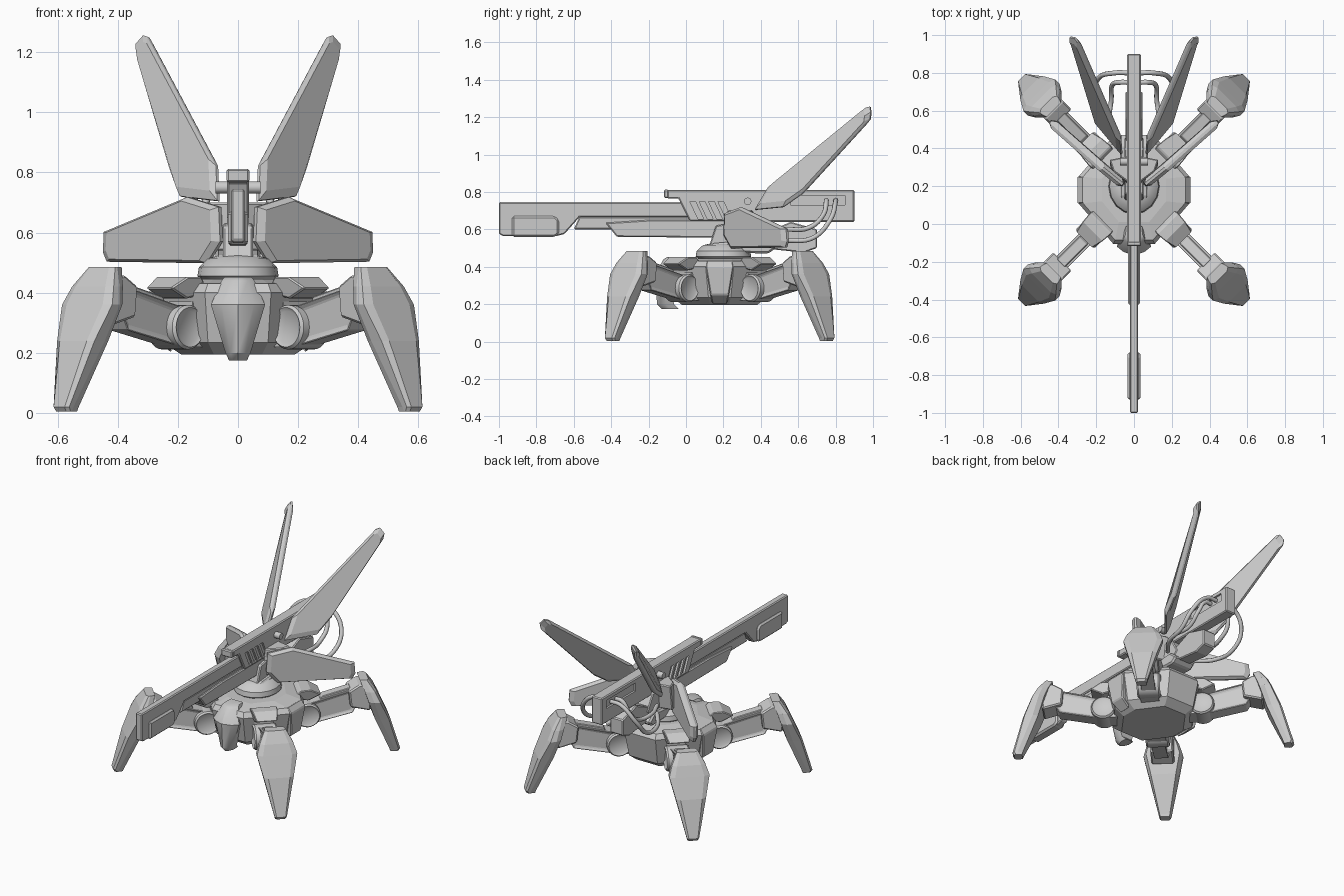
import bpy, bmesh, math
from mathutils import Vector, Matrix

if "Cube" in bpy.data.objects:
    bpy.data.objects.remove(bpy.data.objects["Cube"])


def loft(name, rings, M=None, bevel=0.0, smooth=False, inset=None):
    """Skin equal-sized rings of points, cap both ends."""
    bm = bmesh.new()
    rows = [[bm.verts.new(p) for p in r] for r in rings]
    n = len(rows[0])
    for a, b in zip(rows, rows[1:]):
        for i in range(n):
            bm.faces.new((a[i], a[(i + 1) % n], b[(i + 1) % n], b[i]))
    caps = [bm.faces.new(rows[0]), bm.faces.new(rows[-1])]
    bmesh.ops.recalc_face_normals(bm, faces=bm.faces)
    if inset:
        bmesh.ops.inset_individual(bm, faces=caps, thickness=inset[0], depth=-inset[1])
    if M:
        bmesh.ops.transform(bm, matrix=M, verts=bm.verts)
    me = bpy.data.meshes.new(name)
    bm.to_mesh(me)
    bm.free()
    ob = bpy.data.objects.new(name, me)
    bpy.context.collection.objects.link(ob)
    bpy.ops.object.select_all(action='DESELECT')
    ob.select_set(True)
    bpy.context.view_layer.objects.active = ob
    if bevel:
        m = ob.modifiers.new("bevel", 'BEVEL')
        m.width, m.segments = bevel, 1
        m.limit_method, m.angle_limit = 'ANGLE', math.radians(30)
    if smooth:
        bpy.ops.object.shade_smooth_by_angle(angle=math.radians(35))
    return ob


def side(name, yz, hw, bevel=0.006, x=0, **k):
    """Side-view profile (y, z) extruded across x."""
    return loft(name, [[(x + s * hw, y, z) for y, z in yz] for s in (-1, 1)], None, bevel, **k)


def box(name, c, h, M=None, bevel=0.006):
    return loft(name, [[(c[0] + a * h[0], c[1] + b * h[1], c[2] + s * h[2])
                        for a, b in ((-1, -1), (1, -1), (1, 1), (-1, 1))] for s in (-1, 1)], M, bevel)


def octa(hx, hy, cx, cy, z, y0=0.18):
    q = [(hx, -cy), (hx, cy), (cx, hy), (-cx, hy), (-hx, cy), (-hx, -cy), (-cx, -hy), (cx, -hy)]
    return [(x, y + y0, z) for x, y in q]


def plate(name, pts, thick, shrink=0.85):
    """Armour plate from a nearly flat outline; faces slightly smaller than the rim."""
    P = [Vector(p) for p in pts]
    c = sum(P, Vector()) / len(P)
    n = (P[1] - P[0]).cross(P[-2] - P[0]).normalized() * thick
    f = [c + (p - c) * shrink for p in P]
    return loft(name, [[p - n for p in f], [p - n * .3 for p in P],
                       [p + n * .3 for p in P], [p + n for p in f]])


# Hull
loft("hull", [octa(.19, .20, .08, .05, .195), octa(.25, .25, .10, .06, .235),
              octa(.29, .285, .11, .075, .40), octa(.27, .265, .10, .07, .43),
              octa(.17, .17, .08, .06, .445)])
for s in (-1, 1):
    loft("hull_side_plate", [[(s * x, .18 + e * w, z) for x, w, z in
         ((.22, .04, .2), (.285, .05, .25), (.3, .075, .4), (.27, .07, .435))
         ] for e in (-1, 1)], bevel=.006)

# Front shield, rounded across its width
rows = []
for z, w, y in ((.175, .03, -.13), (.2, .042, -.155), (.36, .09, -.165), (.44, .055, -.12), (.452, .045, -.10)):
    rows.append([(w * a, y + .045 * a * a, z) for a in (-1, -.6, 0, .6, 1)] + [(w * .9, y + .09, z), (-w * .9, y + .09, z)])
loft("front_shield", rows, smooth=True)

# Legs, built along local +x and turned to each diagonal
for k in range(4):
    M = Matrix.Translation((0, .18, 0)) @ Matrix.Rotation(math.radians(45 + 90 * k), 4, 'Z')
    circ = lambda t, r: [(.295 + r * math.cos(i * math.pi / 14), t, .285 + r * math.sin(i * math.pi / 14)) for i in range(28)]
    loft("hip_joint", [circ(-.07, .066), circ(-.06, .074), circ(.06, .074), circ(.07, .066)], M, smooth=True, inset=(.012, .008))
    loft("hip_fairing", [[(x, e * w, z) for x, w, z in ((.2, .07, .40), (.25, .08, .452), (.31, .075, .452), (.375, .06, .415), (.3, .06, .38))]
                         for e in (-1, 1)], M, .005)
    loft("hip_socket", [[(x, e * .055, z) for x, z in ((.16, .22), (.27, .22), (.27, .37), (.16, .37))] for e in (-1, 1)], M)
    beam = ((.29, .225), (.33, .225), (.56, .275), (.60, .35), (.57, .42), (.34, .362), (.29, .35))
    loft("upper_leg", [[(x, e * .045, z) for x, z in beam] for e in (-1, 1)], M, .004, inset=(.018, .012))
    loft("upper_leg_cover", [[(x, e * .03, z) for x, z in ((.37, .365), (.56, .412), (.55, .43), (.38, .387))] for e in (-1, 1)], M, .004)
    loft("knee_block", [[(x, e * .068, z) for x, z in ((.545, .32), (.66, .29), (.67, .44), (.60, .46), (.535, .42))] for e in (-1, 1)], M, .008)
    # Shin armour: tapered hexagonal shell with chamfered outer face
    shin = []
    for z, ri, ro, w in ((.004, .785, .832, .032), (.02, .78, .842, .036), (.24, .685, .775, .088),
                         (.36, .645, .722, .118), (.42, .625, .695, .098), (.485, .60, .652, .062)):
        shin.append([(ri, -w * .85, z), (ri + .03, -w, z), (ro - .012, -w, z), (ro, -w * .72, z),
                     (ro, w * .72, z), (ro - .012, w, z), (ri + .03, w, z), (ri, w * .85, z)])
    loft("shin_armour", shin, M)

# Turret ring and cradle
loft("turret_ring", [[(r * math.cos(i * math.pi / 8), .2 + r * 1.1 * math.sin(i * math.pi / 8), z) for i in range(16)]
                     for r, z in ((.105, .43), (.135, .455), (.13, .485), (.10, .515), (.06, .525))], smooth=True)
side("turret_base", [(.1, .48), (.14, .525), (.42, .55), (.48, .5), (.44, .47)], .075, .01)
side("cannon_cradle", [(.12, .5), (.16, .62), (.4, .66), (.46, .56), (.4, .5)], .05)
side("rear_counterweight", [(.4, .5), (.42, .58), (.56, .64), (.7, .6), (.7, .5), (.63, .475)], .045)

# Cannon
side("barrel", [(-1, .575), (-1, .745), (.1, .745), (.1, .665), (-.57, .665), (-.65, .575), (-.69, .565), (-.98, .565)], .022)
side("barrel_lower", [(-.6, .60), (-.57, .667), (.1, .667), (.1, .60)], .017)
side("muzzle_cheek", [(-.93, .56), (-.93, .67), (-.7, .67), (-.68, .65), (-.68, .575), (-.70, .56)], .034, .01)
side("cannon_underbody", [(-.43, .635), (-.37, .56), (.2, .555), (.26, .6), (.26, .65), (-.2, .65)], .031)
receiver = side("receiver", [(-.1, .81), (-.1, .765), (-.04, .765), (.02, .645), (.5, .64), (.9, .64), (.9, .81)], .036)


def cut(target, profile):
    for s in (-1, 1):
        c = side("cutter", profile, .012, 0, x=s * .036)
        m = target.modifiers.new("cut", 'BOOLEAN')
        m.operation, m.solver, m.object = 'DIFFERENCE', 'EXACT', c
        bpy.context.view_layer.objects.active = target
        bpy.ops.object.modifier_apply(modifier=m.name)
        bpy.data.objects.remove(c)


bpy.context.view_layer.objects.active = receiver
bpy.ops.object.modifier_apply(modifier="bevel")
for i in range(4):
    y = .02 + i * .05
    cut(receiver, [(y, .75), (y + .03, .75), (y + .075, .655), (y + .045, .655)])
cut(receiver, [(.56, .73), (.56, .782), (.85, .782), (.85, .73)])
box("muzzle_rail", (0, -.105, .79), (.038, .012, .022))
side("breech_pin", [(.33 + .02 * math.cos(a * math.pi / 6), .75 + .02 * math.sin(a * math.pi / 6)) for a in range(12)], .075, 0, smooth=True)

# Side shields, tail fins and struts, mirrored
for s in (-1, 1):
    mir = lambda pts: [(s * x, y, z) for x, y, z in pts]
    plate("side_shield", mir([(.055, .205, .57), (.06, .21, .685), (.165, .295, .718), (.442, .54, .602),
                              (.445, .545, .535), (.432, .535, .503), (.10, .245, .498)]), .024, .9)
    plate("tail_fin", mir([(.065, .37, .705), (.07, .44, .822), (.298, .965, 1.25), (.312, .985, 1.255),
                           (.338, .99, 1.225), (.333, .985, 1.19), (.215, .62, .79), (.19, .52, .72)]), .017, .9)
    loft("shield_bracket", [mir([(.03, y, z), (.11, y + .06, z), (.13, y + .12, z), (.03, y + .14, z)])
                            for y, z in ((.2, .54), (.22, .70))], bevel=.006)
    # Coolant hoses
    for path in ([(.03, .75, .755), (.075, .75, .75), (.115, .735, .68), (.12, .66, .61), (.13, .53, .6), (.09, .42, .6)],
                 [(.03, .8, .755), (.10, .80, .75), (.19, .77, .65), (.20, .68, .555), (.18, .55, .54), (.09, .42, .55)]):
        cu = bpy.data.curves.new("hose", 'CURVE')
        cu.dimensions, cu.bevel_depth, cu.bevel_resolution = '3D', .013, 2
        cu.use_fill_caps = True
        sp = cu.splines.new('BEZIER')
        sp.bezier_points.add(len(path) - 1)
        for b, p in zip(sp.bezier_points, mir(path)):
            b.co = p
            b.handle_left_type = b.handle_right_type = 'AUTO'
        sp.resolution_u = 6
        bpy.context.collection.objects.link(bpy.data.objects.new("hose", cu))
